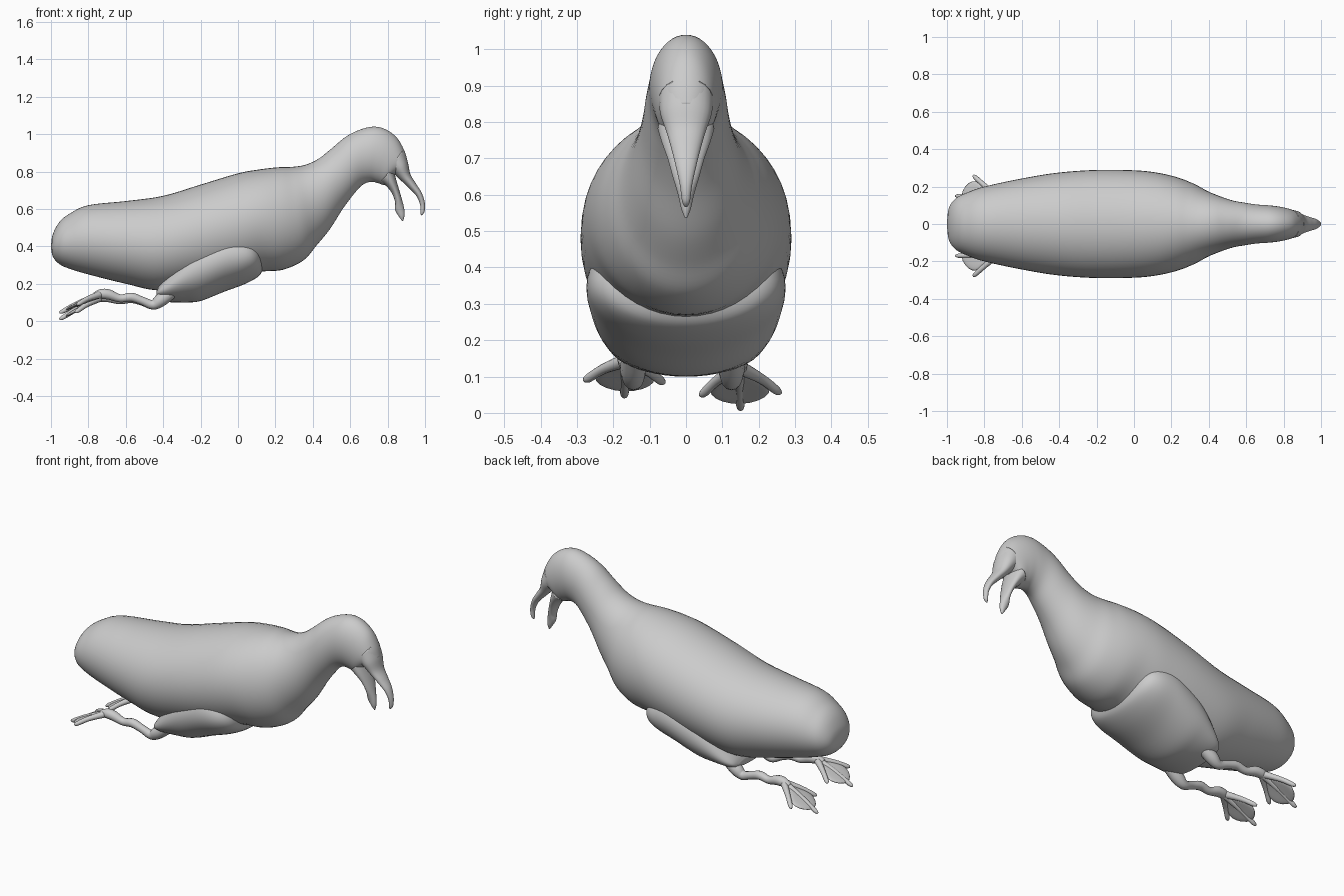
import bpy, bmesh, math
from mathutils import Vector

if "Cube" in bpy.data.objects:
    bpy.data.objects.remove(bpy.data.objects["Cube"])


def catmull(rows, steps):
    """Smoothly interpolate rows of numbers."""
    out = []
    for i in range(len(rows) - 1):
        a, b, c, d = (rows[max(i - 1, 0)], rows[i], rows[i + 1], rows[min(i + 2, len(rows) - 1)])
        for s in range(steps):
            t = s / steps
            out.append([0.5 * (2 * q + (r - p) * t + (2 * p - 5 * q + 4 * r - u) * t * t
                               + (3 * q - p - 3 * r + u) * t ** 3)
                        for p, q, r, u in zip(a, b, c, d)])
    out.append(list(rows[-1]))
    return out


def finish(name, bm):
    bmesh.ops.remove_doubles(bm, verts=bm.verts, dist=1e-5)
    bmesh.ops.recalc_face_normals(bm, faces=bm.faces)
    me = bpy.data.meshes.new(name)
    bm.to_mesh(me)
    bm.free()
    for p in me.polygons:
        p.use_smooth = True
    ob = bpy.data.objects.new(name, me)
    bpy.context.collection.objects.link(ob)
    return ob


def skin(name, rings):
    """Bridge a list of point rings and cap both ends."""
    bm = bmesh.new()
    rows = [[bm.verts.new(p) for p in r] for r in rings]
    n = len(rows[0])
    for a, b in zip(rows, rows[1:]):
        for i in range(n):
            j = (i + 1) % n
            bm.faces.new((a[i], a[j], b[j], b[i]))
    bm.faces.new(rows[0])
    bm.faces.new(rows[-1])
    return finish(name, bm)


def loft(name, sections, n=48, steps=6):
    """Sections: top x, top z, bottom x, bottom z, half width."""
    rings = []
    for tx, tz, bx, bz, w in catmull(sections, steps):
        c = Vector(((tx + bx) / 2, 0, (tz + bz) / 2))
        up = Vector(((tx - bx) / 2, 0, (tz - bz) / 2))
        rings.append([c + up * math.cos(k * math.tau / n) + Vector((0, max(w, 0), 0)) * math.sin(k * math.tau / n)
                      for k in range(n)])
    return skin(name, rings)


def tube(name, pts, n=12, steps=5):
    """Tapered tube along points x, y, z, radius."""
    rows = catmull(pts, steps)
    P = [Vector(r[:3]) for r in rows]
    rings = []
    for i, p in enumerate(P):
        t = (P[min(i + 1, len(P) - 1)] - P[max(i - 1, 0)]).normalized()
        u = t.cross(Vector((0, 1, 0))).normalized()
        v = t.cross(u)
        rings.append([p + (u * math.cos(k * math.tau / n) + v * math.sin(k * math.tau / n)) * rows[i][3]
                      for k in range(n)])
    return skin(name, rings)


# Body, neck and head in one smooth loft
loft("body", [
    (-1, .405, -1, .395, .005), (-.99, .465, -.99, .345, .085), (-.955, .53, -.955, .305, .135),
    (-.9, .575, -.9, .28, .165), (-.8, .62, -.8, .25, .2), (-.6, .642, -.6, .2, .243),
    (-.4, .67, -.42, .165, .274), (-.2, .73, -.2, .195, .289), (0, .79, 0, .235, .287),
    (.12, .812, .12, .264, .275), (.22, .823, .24, .275, .25), (.29, .825, .35, .325, .215),
    (.36, .836, .42, .405, .177), (.43, .868, .49, .49, .148), (.50, .923, .56, .60, .125),
    (.575, .985, .62, .68, .113), (.65, 1.023, .665, .728, .104), (.725, 1.04, .71, .745, .1),
    (.79, 1.025, .75, .738, .094), (.85, .98, .785, .73, .084), (.89, .91, .82, .77, .07),
    (.908, .85, .85, .79, .05)])

# Belly bulge under the breast
loft("belly", [
    (-.435, .165, -.435, .13, .13), (-.42, .2, -.42, .115, .175), (-.38, .265, -.37, .102, .208),
    (-.3, .38, -.28, .1, .24), (-.2, .47, -.2, .108, .26), (-.05, .53, -.08, .155, .274),
    (.05, .5, .04, .2, .262), (.10, .45, .11, .24, .215), (.13, .4, .135, .28, .12)])

# Open hooked beak
loft("upper_beak", [
    (.885, .92, .80, .80, .075), (.908, .85, .83, .79, .07), (.922, .785, .868, .755, .053),
    (.952, .735, .91, .715, .04), (.983, .685, .953, .67, .028), (.999, .63, .973, .625, .017),
    (.997, .585, .976, .58, .011), (.982, .566, .978, .566, .003)], n=24)
loft("lower_beak", [
    (.83, .82, .76, .745, .078), (.842, .77, .795, .72, .067), (.858, .715, .825, .68, .05),
    (.874, .66, .84, .635, .036), (.888, .605, .84, .595, .022), (.89, .565, .862, .557, .013),
    (.883, .536, .877, .536, .003)], n=24)


def web(name, outline):
    """Thin webbed foot, rounded by subdivision."""
    bm = bmesh.new()
    pts = [bm.verts.new(p) for p in outline]
    mid = bm.verts.new(Vector(outline[0]).lerp(Vector(outline[3]), .45) + Vector((0, 0, .008)))
    for i in range(len(pts)):
        bm.faces.new((mid, pts[i], pts[(i + 1) % len(pts)]))
    ob = finish(name, bm)
    so = ob.modifiers.new("thickness", 'SOLIDIFY')
    so.thickness, so.offset = .016, 0
    sub = ob.modifiers.new("round", 'SUBSURF')
    sub.levels = sub.render_levels = 2


# Legs and webbed feet; the two sides are posed a little differently
for side, s, yo, drop in (("right", -1, .0, 0.0), ("left", 1, -.02, .035)):
    def P(x, y, z, d=1.0):
        return (x, s * (y + yo), z - drop * d)
    leg = [(-.34, .14, .17, .035, 0), (-.41, .145, .115, .036, 0), (-.455, .145, .088, .026, 0),
           (-.51, .15, .108, .022, .1), (-.57, .153, .128, .024, .2), (-.63, .156, .122, .021, .3),
           (-.69, .16, .142, .027, .4), (-.73, .163, .146, .026, .5), (-.77, .166, .138, .015, .6)]
    tube(side + "_leg", [P(x, y, z, d) + (r,) for x, y, z, r, d in leg])
    root = P(-.73, .163, .145, .5)
    inner, middle, outer = P(-.87, .06, .083), P(-.955, .17, .045), P(-.86, .28, .09)
    web(side + "_foot_web", [root, P(-.8, .115, .12, .8), inner, middle, outer, P(-.8, .215, .125, .8)])
    for label, tip in (("inner", inner), ("middle", middle), ("outer", outer)):
        half = Vector(root).lerp(Vector(tip), .55) + Vector((0, 0, .006))
        tube(f"{side}_{label}_toe", [root + (.02,), (*half, .014), (*Vector(root).lerp(Vector(tip), .9), .012),
                                     tip + (.005,)])
